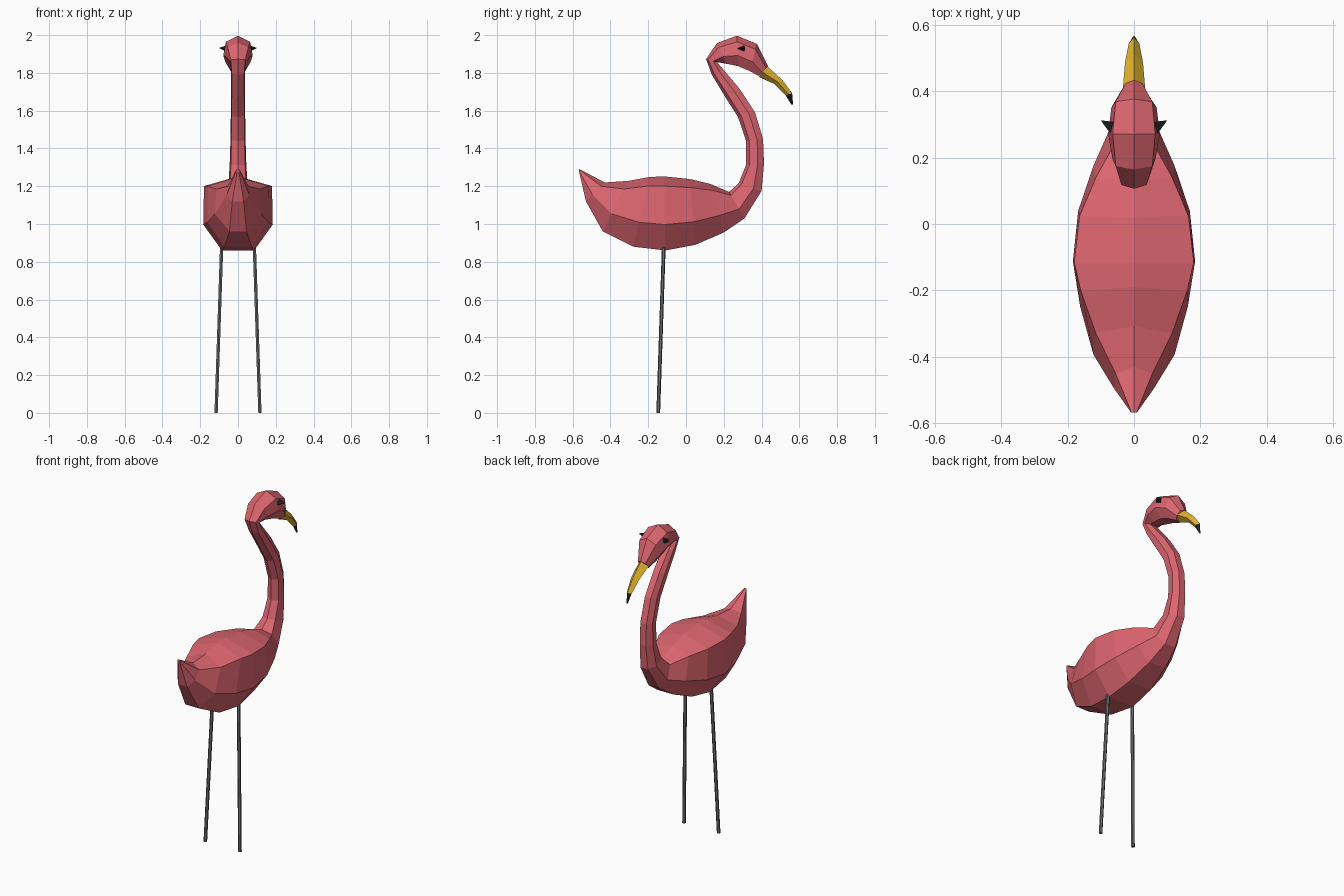
import bpy, bmesh
from mathutils import Vector


def material(name, rgb):
    m = bpy.data.materials.new(name)
    m.diffuse_color = (*rgb, 1)
    return m


PINK = material("pink", (0.72, 0.13, 0.16))
YELLOW = material("yellow", (0.80, 0.48, 0.03))
BLACK = material("black", (0.015, 0.015, 0.015))
GREY = material("grey", (0.16, 0.16, 0.16))


def make_object(name, bm, mat):
    bmesh.ops.remove_doubles(bm, verts=bm.verts, dist=0.0005)
    bmesh.ops.recalc_face_normals(bm, faces=bm.faces)
    me = bpy.data.meshes.new(name)
    bm.to_mesh(me)
    bm.free()
    me.materials.append(mat)
    ob = bpy.data.objects.new(name, me)
    bpy.context.collection.objects.link(ob)
    return ob


def loft(name, rings, mat):
    bm = bmesh.new()
    loops = [[bm.verts.new(p) for p in ring] for ring in rings]
    n = len(loops[0])
    for a, b in zip(loops, loops[1:]):
        for i in range(n):
            j = (i + 1) % n
            bm.faces.new((a[i], a[j], b[j], b[i]))
    bm.faces.new(loops[0])
    bm.faces.new(loops[-1])
    return make_object(name, bm, mat)


def section(ty, tz, by, bz, wu, wm, wb, fu=0.13, fm=0.65):
    # seven-sided ring: ridge point, upper sides, middle sides, lower sides
    top, bot = Vector((0, ty, tz)), Vector((0, by, bz))
    half = [top.lerp(bot, f) + Vector((w, 0, 0))
            for f, w in ((fu, wu), (fm, wm), (1, wb))]
    return [top] + half + [Vector((-p.x, p.y, p.z)) for p in reversed(half)]


# Body, neck and head as one skin from tail to face
# ridge y, z / underside y, z / half widths upper, middle, lower
skin = [
    section(-0.567, 1.292, -0.565, 1.272, 0.008, 0.010, 0.005),
    section(-0.43, 1.22, -0.53, 1.12, 0.055, 0.06, 0.03, 0.2),
    section(-0.307, 1.228, -0.44, 0.96, 0.115, 0.122, 0.045, 0.16),
    section(-0.19, 1.249, -0.28, 0.88, 0.16, 0.162, 0.072),
    section(-0.116, 1.252, -0.11, 0.86, 0.18, 0.184, 0.085),
    section(0.02, 1.238, 0.05, 0.89, 0.164, 0.168, 0.075),
    section(0.13, 1.212, 0.20, 0.955, 0.115, 0.122, 0.055),
    section(0.228, 1.17, 0.31, 1.03, 0.06, 0.075, 0.035),
    section(0.28, 1.217, 0.40, 1.175, 0.042, 0.052, 0.025),
    section(0.317, 1.312, 0.413, 1.32, 0.037, 0.044, 0.02, 0.2),
    section(0.318, 1.44, 0.408, 1.45, 0.035, 0.04, 0.02, 0.2),
    section(0.275, 1.567, 0.365, 1.592, 0.034, 0.038, 0.02, 0.2),
    section(0.208, 1.672, 0.284, 1.715, 0.033, 0.037, 0.02, 0.2),
    section(0.137, 1.79, 0.196, 1.82, 0.033, 0.037, 0.02, 0.2),
    section(0.106, 1.873, 0.164, 1.857, 0.038, 0.043, 0.022, 0.2),
    section(0.164, 1.958, 0.215, 1.848, 0.055, 0.065, 0.03, 0.2),
    section(0.27, 1.997, 0.275, 1.836, 0.064, 0.078, 0.04, 0.2),
    section(0.376, 1.953, 0.337, 1.81, 0.055, 0.068, 0.035, 0.2),
    section(0.434, 1.836, 0.386, 1.783, 0.025, 0.034, 0.02, 0.2),
]
loft("bird_body", skin, PINK)


def diamond(ty, tz, by, bz, w):
    top, bot = Vector((0, ty, tz)), Vector((0, by, bz))
    mid = top.lerp(bot, 0.55)
    side = Vector((w, 0, 0))
    return [top, mid + side, bot, mid - side]


# Beak and its dark tip
beak_end = diamond(0.562, 1.693, 0.528, 1.68, 0.016)
loft("beak", [diamond(0.425, 1.84, 0.386, 1.778, 0.034),
              diamond(0.51, 1.762, 0.467, 1.742, 0.027), beak_end], YELLOW)
loft("beak_tip", [beak_end, diamond(0.567, 1.632, 0.558, 1.632, 0.004)], BLACK)

for s, side in ((1, "right"), (-1, "left")):
    # Eyes: small three-sided spikes
    bm = bmesh.new()
    v = [bm.verts.new(p) for p in ((s * 0.10, 0.312, 1.932), (s * 0.066, 0.265, 1.928),
                                   (s * 0.058, 0.307, 1.946), (s * 0.058, 0.307, 1.91))]
    for f in ((0, 1, 2), (0, 2, 3), (0, 3, 1), (1, 2, 3)):
        bm.faces.new([v[i] for i in f])
    make_object(side + "_eye", bm, BLACK)

    # Legs: thin splayed rods
    bm = bmesh.new()
    ends = bmesh.ops.create_cone(bm, cap_ends=True, segments=6, radius1=0.010,
                                 radius2=0.010, depth=0.90)["verts"]
    for p in ends:
        upper = p.co.z > 0
        p.co.x += s * (0.086 if upper else 0.116)
        p.co.y += -0.117 if upper else -0.147
        p.co.z += 0.45
    make_object(side + "_leg", bm, GREY)
